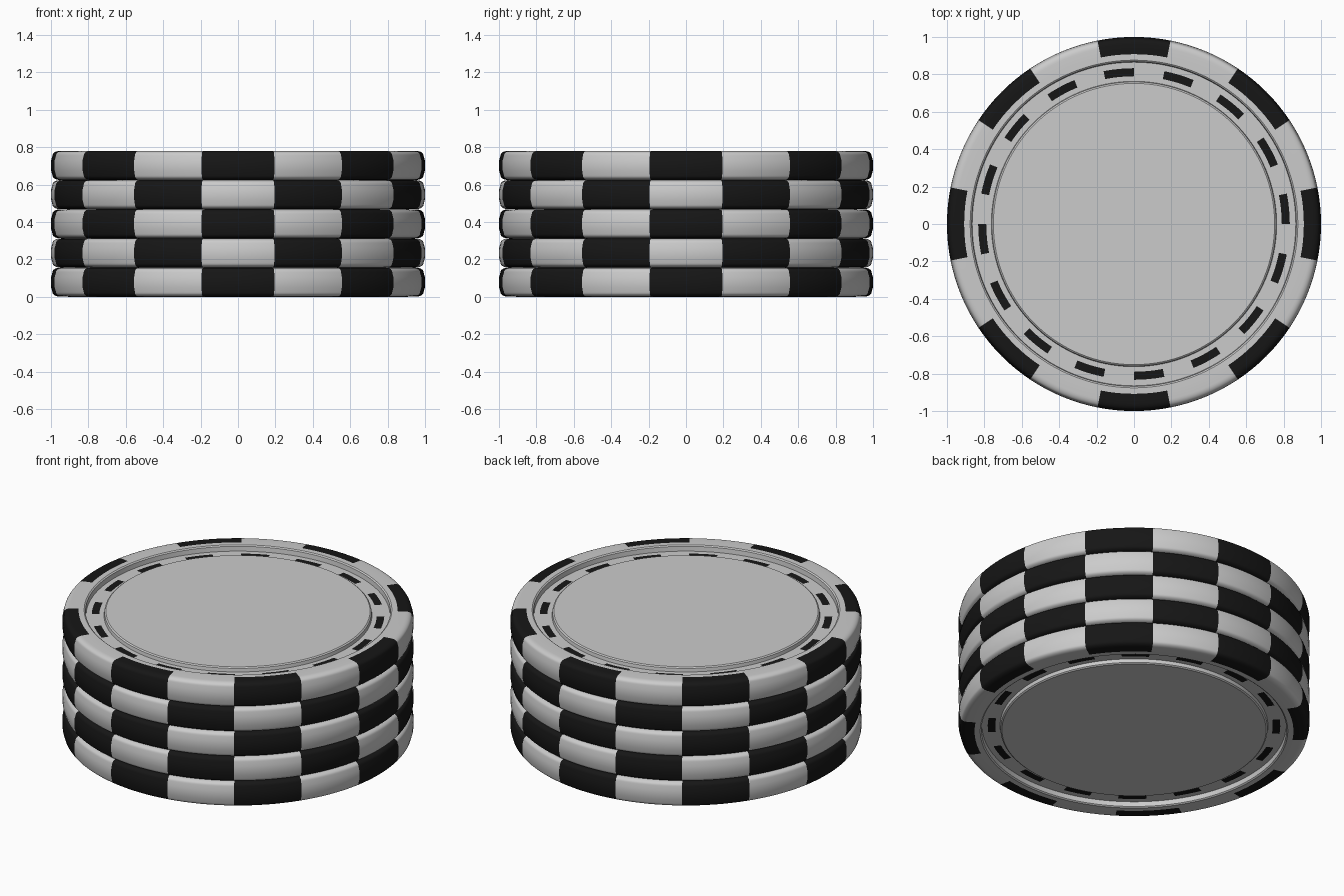
import bpy, bmesh, math
from mathutils import Matrix

if "Cube" in bpy.data.objects:
    bpy.data.objects.remove(bpy.data.objects["Cube"])

CHIPS, H, SEG = 5, 0.156, 128
STEP = 2 * math.pi / SEG


def material(name, rgb):
    m = bpy.data.materials.new(name)
    m.diffuse_color = (*rgb, 1)
    m.use_nodes = True
    m.node_tree.nodes["Principled BSDF"].inputs["Base Color"].default_value = m.diffuse_color
    return m


light = material("light_clay", (0.8, 0.8, 0.8))
black = material("black_inlay", (0.008, 0.008, 0.008))

# Upper half profile (radius, height above mid-plane): disc, groove, rim, rounded edge
t = H / 2
upper = [(0.0, t - 0.008), (0.752, t - 0.008), (0.76, t - 0.014), (0.763, t - 0.035),
         (0.79, t - 0.035), (0.833, t - 0.035), (0.865, t - 0.035),
         (0.868, t - 0.006), (0.876, t), (0.908, t), (0.955, t - 0.001)]
for i in range(1, 7):
    a = math.radians(15 * i)
    upper.append((0.955 + 0.037 * math.sin(a), t - 0.001 - 0.024 * (1 - math.cos(a))))
upper.append((0.999, t - 0.05))
upper.append((1.0, 0.0))
profile = upper + [(r, -z) for r, z in reversed(upper[:-1])]


def is_black(r, angle):
    deg = math.degrees(angle) % 360
    if r > 0.908:                                  # edge spots, every 45 degrees
        return (deg + 11.25) % 45 < 22.5
    return 0.79 < r < 0.833 and deg % 22.5 < 11.25  # groove dashes


# One chip mesh, turned from the profile
bm = bmesh.new()
rings = []
for r, z in profile:
    if r == 0:
        rings.append([bm.verts.new((0, 0, z))] * SEG)
    else:
        rings.append([bm.verts.new((r * math.cos(k * STEP), r * math.sin(k * STEP), z))
                      for k in range(SEG)])
for i in range(len(rings) - 1):
    r_mid = (profile[i][0] + profile[i + 1][0]) / 2
    for k in range(SEG):
        n = (k + 1) % SEG
        quad = [rings[i][k], rings[i + 1][k], rings[i + 1][n], rings[i][n]]
        f = bm.faces.new(list(dict.fromkeys(quad)))
        f.material_index = int(is_black(r_mid, (k + 0.5) * STEP))
bmesh.ops.recalc_face_normals(bm, faces=bm.faces)
mesh = bpy.data.meshes.new("chip")
bm.to_mesh(mesh)
bm.free()
mesh.materials.append(light)
mesh.materials.append(black)

# Stack, every other chip turned half a pattern step
for c in range(CHIPS):
    chip = bpy.data.objects.new(f"chip_{c + 1}", mesh.copy())
    bpy.context.collection.objects.link(chip)
    chip.matrix_world = (Matrix.Translation((0, 0, H * (c + 0.5)))
                         @ Matrix.Rotation(math.radians(22.5) * (c % 2), 4, 'Z'))
    chip.select_set(True)
    bpy.context.view_layer.objects.active = chip
bpy.ops.object.shade_smooth_by_angle(angle=math.radians(30))
